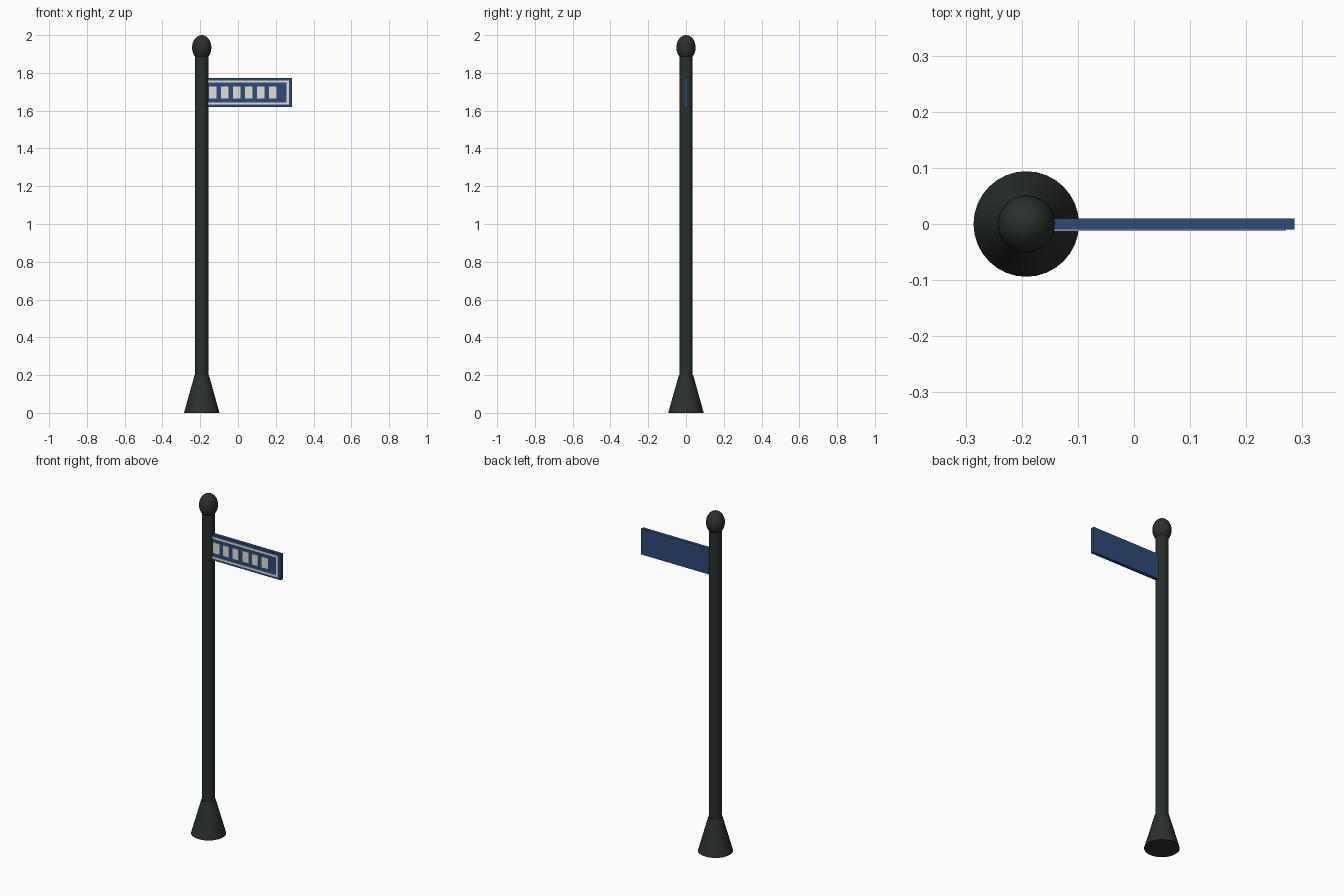
import bpy, bmesh, math

if "Cube" in bpy.data.objects:
    bpy.data.objects.remove(bpy.data.objects["Cube"])

PX = -0.192  # pole axis


def material(name, rgb):
    m = bpy.data.materials.new(name)
    m.diffuse_color = (*rgb, 1)
    m.use_nodes = True
    m.node_tree.nodes["Principled BSDF"].inputs["Base Color"].default_value = m.diffuse_color
    return m


dark = material("dark_iron", (0.022, 0.03, 0.025))
blue = material("sign_blue", (0.025, 0.07, 0.19))
white = material("sign_white", (0.75, 0.74, 0.70))


def finish(name, mat, smooth=False):
    ob = bpy.context.object
    ob.name = name
    ob.data.materials.append(mat)
    if smooth:
        bpy.ops.object.shade_smooth_by_angle(angle=math.radians(35))
    return ob


def cone(name, r1, r2, z0, z1):
    bpy.ops.mesh.primitive_cone_add(vertices=32, radius1=r1, radius2=r2,
                                    depth=z1 - z0, location=(PX, 0, (z0 + z1) / 2))
    finish(name, dark, True)


def box(name, mat, x0, x1, y0, y1, z0, z1):
    bpy.ops.mesh.primitive_cube_add(size=1, location=((x0 + x1) / 2, (y0 + y1) / 2, (z0 + z1) / 2))
    ob = finish(name, mat)
    ob.scale = (x1 - x0, y1 - y0, z1 - z0)
    bpy.ops.object.transform_apply(location=False, rotation=False, scale=True)


# Post: flared base, shaft and egg-shaped finial
cone("post_base", 0.094, 0.038, 0, 0.2)
cone("post_shaft", 0.035, 0.035, 0.19, 1.89)
bpy.ops.mesh.primitive_uv_sphere_add(segments=32, ring_count=16, radius=1, location=(PX, 0, 1.934))
bpy.context.object.scale = (0.051, 0.051, 0.066)
bpy.ops.object.transform_apply(location=False, rotation=False, scale=True)
finish("finial", dark, True)

# Sign blade
box("sign_blade", blue, -0.17, 0.286, -0.01, 0.01, 1.62, 1.772)

# Raised border on the front face
F, B = -0.0125, -0.009
box("border_top", white, -0.165, 0.27, F, B, 1.748, 1.760)
box("border_bottom", white, -0.165, 0.27, F, B, 1.632, 1.644)
box("border_end", white, 0.256, 0.27, F, B, 1.644, 1.748)

# Row of plain blocks
for i in range(6):
    cx = -0.133 + 0.0632 * i
    box(f"marker_block_{i + 1}", white, cx - 0.02, cx + 0.02, F, B, 1.665, 1.728)
